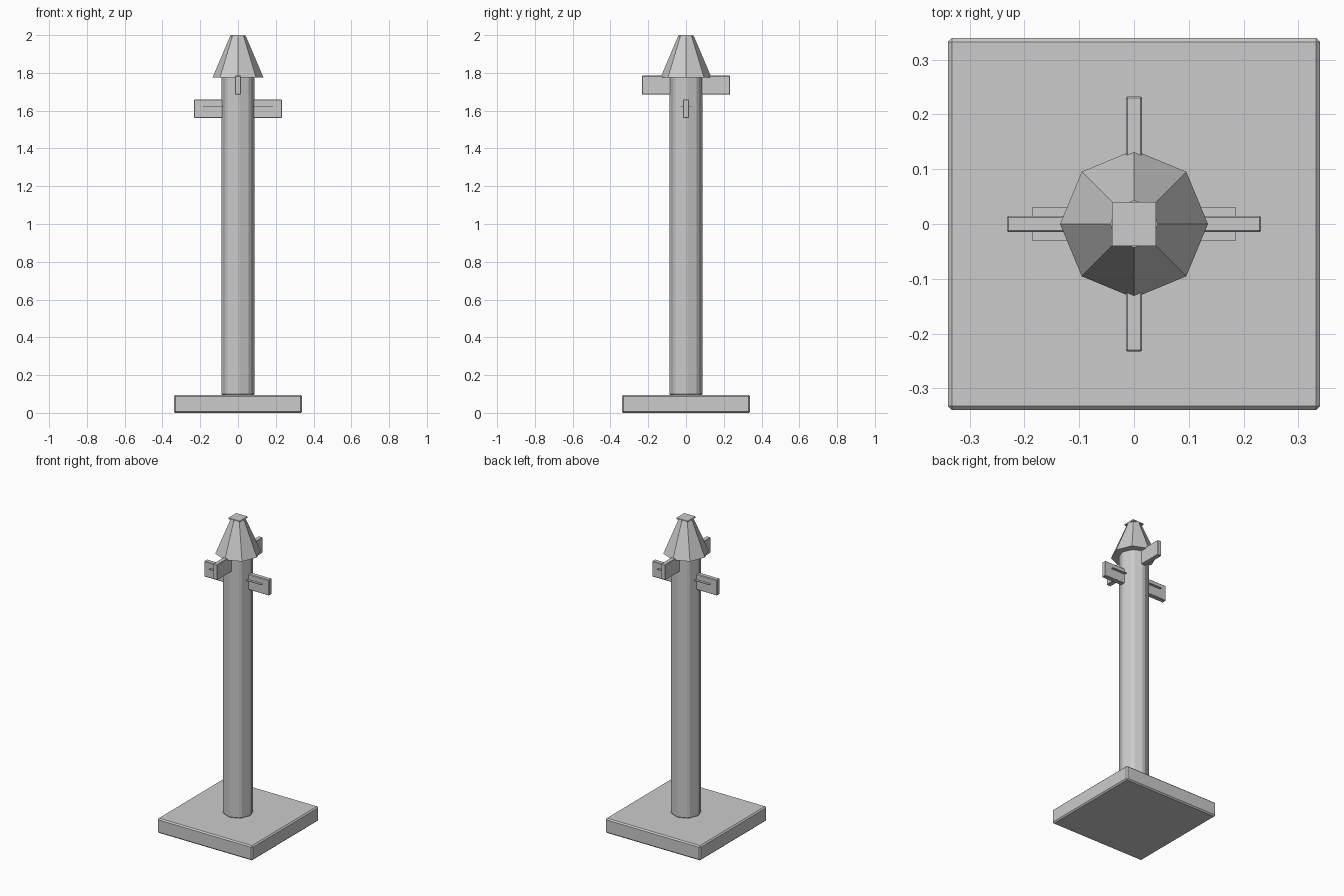
import bpy

if "Cube" in bpy.data.objects:
    bpy.data.objects.remove(bpy.data.objects["Cube"])


def bevel(obj, width):
    mod = obj.modifiers.new("Bevel", 'BEVEL')
    mod.width = width
    mod.segments = 1
    mod.limit_method = 'ANGLE'


def box(name, hx, hy, z0, z1, width=0.0):
    bpy.ops.mesh.primitive_cube_add(size=1, location=(0, 0, (z0 + z1) / 2))
    obj = bpy.context.object
    obj.name = name
    obj.scale = (2 * hx, 2 * hy, z1 - z0)
    bpy.ops.object.transform_apply(location=False, rotation=False, scale=True)
    if width:
        bevel(obj, width)
    return obj


def octagon(name, r0, r1, z0, z1):
    bpy.ops.mesh.primitive_cone_add(vertices=8, radius1=r0, radius2=r1,
                                    depth=z1 - z0, location=(0, 0, (z0 + z1) / 2))
    obj = bpy.context.object
    obj.name = name
    return obj


# Square foot and eight-sided post
box("base", 0.34, 0.34, 0.0, 0.095, 0.008)
bevel(octagon("post", 0.092, 0.092, 0.09, 1.785), 0.01)

# Tapered top with a small square cap
octagon("post_top", 0.135, 0.043, 1.775, 1.992)
box("cap", 0.04, 0.04, 1.992, 2.0)

# Two crossed sign boards at different heights
box("lower_sign_board", 0.232, 0.015, 1.56, 1.66, 0.003)
box("upper_sign_board", 0.015, 0.233, 1.685, 1.785, 0.003)

# Thin strip through the lower board
box("sign_strip", 0.186, 0.03, 1.622, 1.626)
